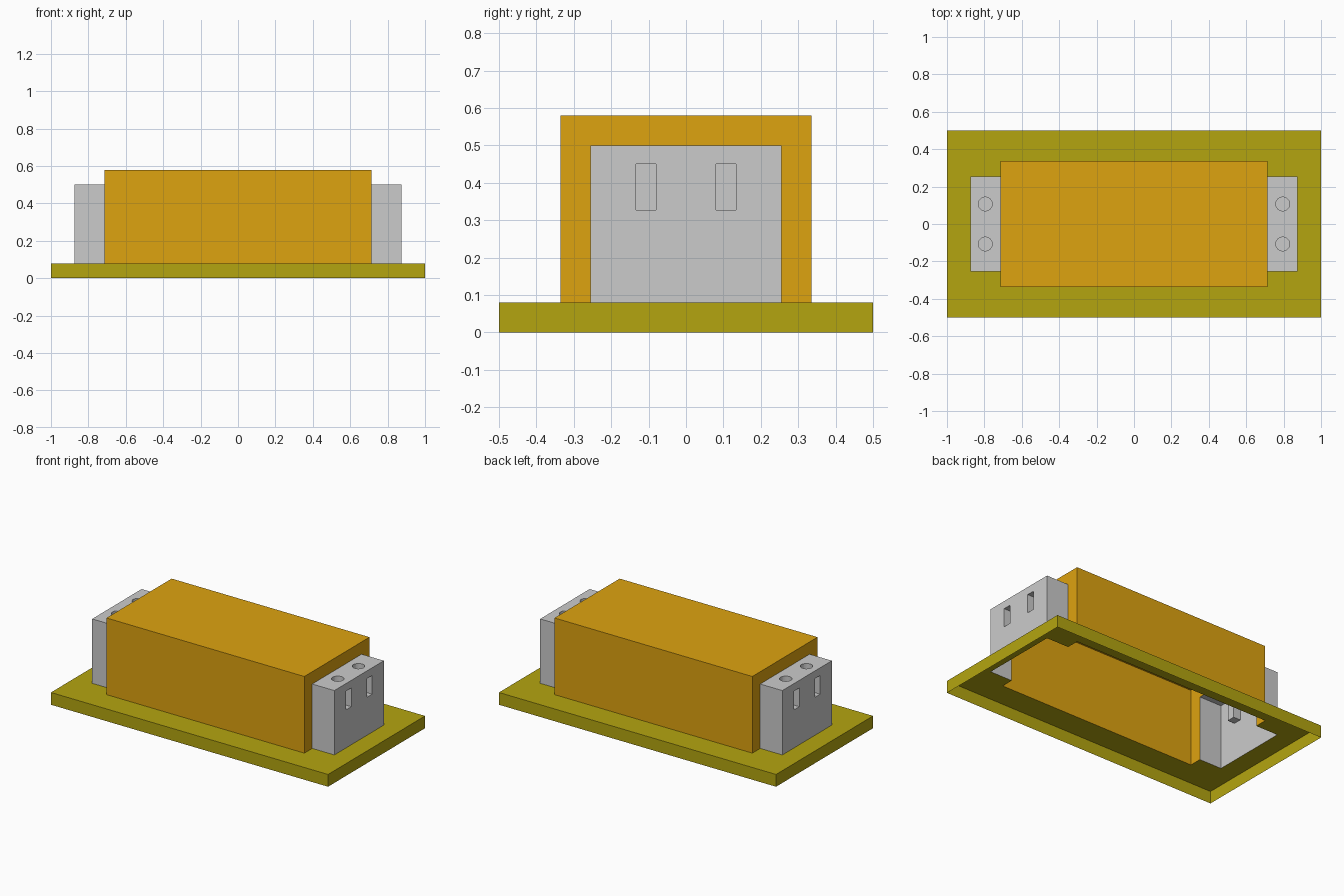
import bpy, bmesh, math
from mathutils import Vector

if "Cube" in bpy.data.objects:
    bpy.data.objects.remove(bpy.data.objects["Cube"])

PX, PY, PZ = 1.0, 0.5, 0.08         # base plate half sizes and height
CX, CY, CZ = 0.714, 0.336, 0.58     # main housing
BX, BY, BZ = 0.874, 0.255, 0.50     # terminal blocks
DEPTH = 0.05                        # depth of wire slots and screw holes


def loop(bm, pts):
    return [bm.verts.new(p) for p in pts]


def rim(bm, vs):
    edges = []
    for a, b in zip(vs, vs[1:] + vs[:1]):
        edges.append(bm.edges.get((a, b)) or bm.edges.new((a, b)))
    return edges


def fill(bm, loops, normal):
    """Flat face with holes."""
    edges = [e for vs in loops for e in rim(bm, vs)]
    bmesh.ops.triangle_fill(bm, edges=edges, use_beauty=True,
                            use_dissolve=False, normal=normal)


def extrude(bm, vs, offset):
    """Walls from a loop along an offset; returns the far loop."""
    far = loop(bm, [v.co + Vector(offset) for v in vs])
    n = len(vs)
    for i in range(n):
        j = (i + 1) % n
        bm.faces.new((vs[i], vs[j], far[j], far[i]))
    return far


def rect(x, y, z):
    return [(-x, -y, z), (x, -y, z), (x, y, z), (-x, y, z)]


def finish(bm, name, colour=None):
    bmesh.ops.remove_doubles(bm, verts=bm.verts, dist=1e-5)
    bmesh.ops.recalc_face_normals(bm, faces=bm.faces)
    mesh = bpy.data.meshes.new(name)
    bm.to_mesh(mesh)
    bm.free()
    obj = bpy.data.objects.new(name, mesh)
    bpy.context.collection.objects.link(obj)
    if colour:
        mat = bpy.data.materials.new(name + "_colour")
        mat.diffuse_color = (*colour, 1)
        mat.use_nodes = True
        mat.node_tree.nodes["Principled BSDF"].inputs["Base Color"].default_value = mat.diffuse_color
        mesh.materials.append(mat)
    return obj


# Base plate: open underneath, top cut out around the housing and blocks
bm = bmesh.new()
outer = loop(bm, rect(PX, PY, PZ))
quarter = [(BX, BY), (CX, BY), (CX, CY)]
cut = quarter + [(-x, y) for x, y in reversed(quarter)]
cut += [(-x, -y) for x, y in cut]
fill(bm, [outer, loop(bm, [(x, y, PZ) for x, y in cut])], (0, 0, 1))
extrude(bm, outer, (0, 0, -PZ))
finish(bm, "base_plate", (0.456, 0.376, 0.005))

# Main housing: open shell, end walls notched where the blocks join
bm = bmesh.new()
bm.faces.new(loop(bm, rect(CX, CY, CZ)))
for s in (-1, 1):
    bm.faces.new(loop(bm, [(-CX, s * CY, PZ), (CX, s * CY, PZ),
                           (CX, s * CY, CZ), (-CX, s * CY, CZ)]))
    end = [(-CY, PZ), (-BY, PZ), (-BY, BZ), (BY, BZ),
           (BY, PZ), (CY, PZ), (CY, CZ), (-CY, CZ)]
    bm.faces.new(loop(bm, [(s * CX, y, z) for y, z in end]))
finish(bm, "housing", (0.73, 0.366, 0.005))

# Terminal blocks: one end modelled, the other mirrored
bm = bmesh.new()
for s in (-1, 1):
    bm.faces.new(loop(bm, [(CX, s * BY, PZ), (BX, s * BY, PZ),
                           (BX, s * BY, BZ), (CX, s * BY, BZ)]))
slots, holes = [], []
for c in (-0.107, 0.107):
    slots.append(loop(bm, [(BX, c - 0.027, 0.328), (BX, c + 0.027, 0.328),
                           (BX, c + 0.027, 0.45), (BX, c - 0.027, 0.45)]))
    ring = [math.tau * i / 24 for i in range(24)]
    holes.append(loop(bm, [(0.795 + 0.037 * math.cos(a),
                            c + 0.037 * math.sin(a), BZ) for a in ring]))
front = loop(bm, [(BX, -BY, PZ), (BX, BY, PZ), (BX, BY, BZ), (BX, -BY, BZ)])
top = loop(bm, [(CX, -BY, BZ), (BX, -BY, BZ), (BX, BY, BZ), (CX, BY, BZ)])
fill(bm, [front] + slots, (1, 0, 0))
fill(bm, [top] + holes, (0, 0, 1))
# Wire slots and screw holes
for vs in slots:
    bm.faces.new(extrude(bm, vs, (-DEPTH, 0, 0)))
for vs in holes:
    bm.faces.new(extrude(bm, vs, (0, 0, -DEPTH + 0.002)))
blocks = finish(bm, "terminal_blocks")
mirror = blocks.modifiers.new("other_end", 'MIRROR')
mirror.use_mirror_merge = False
